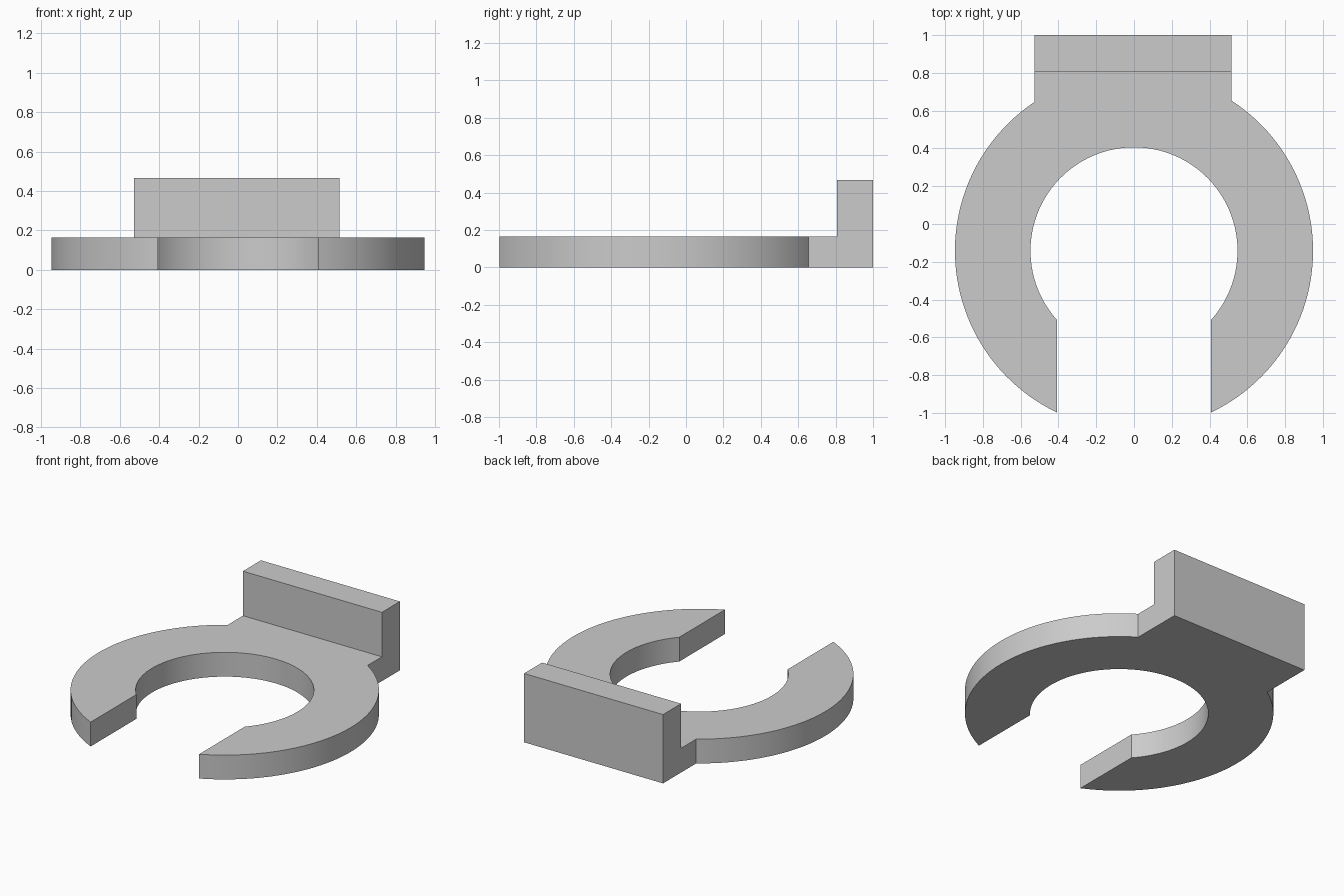
import bpy
import bmesh
from math import asin, acos, cos, sin, pi, radians

cube = bpy.data.objects.get("Cube")
if cube:
    bpy.data.objects.remove(cube, do_unlink=True)

# Main dimensions
CENTRE_Y = -0.142
OUTER, INNER = 0.948, 0.548
MOUTH = 0.407                     # half width of the open mouth
TAB_LEFT, TAB_RIGHT = 0.515, -0.528
BACK, LIP_FRONT = 1.0, 0.807
THICK, LIP_TOP = 0.165, 0.467

grey = bpy.data.materials.new("plain grey")
grey.use_nodes = True
colour = (0.6, 0.6, 0.6, 1)
grey.diffuse_color = colour
grey.node_tree.nodes["Principled BSDF"].inputs["Base Color"].default_value = colour


def arc(radius, start, end, steps):
    angles = [start + (end - start) * i / steps for i in range(steps + 1)]
    return [(radius * cos(a), CENTRE_Y + radius * sin(a)) for a in angles]


# Outline: left arm, square tab, right arm, then back round the bore
outer_tip = -acos(MOUTH / OUTER)
inner_tip = -acos(MOUTH / INNER)
outline = arc(OUTER, outer_tip, acos(TAB_LEFT / OUTER), 48)
outline += [(TAB_LEFT, BACK), (TAB_RIGHT, BACK)]
outline += arc(OUTER, acos(TAB_RIGHT / OUTER), pi - outer_tip, 48)
outline += arc(INNER, pi - inner_tip, inner_tip, 80)

# Extrude the plate
bm = bmesh.new()
base = bm.faces.new([bm.verts.new((x, y, 0)) for x, y in outline])
plate = bmesh.ops.extrude_face_region(bm, geom=[base], use_keep_orig=True)
top_verts = [v for v in plate["geom"] if isinstance(v, bmesh.types.BMVert)]
bmesh.ops.translate(bm, vec=(0, 0, THICK), verts=top_verts)

# Split off the rear strip and raise it into the upright lip
bmesh.ops.bisect_plane(bm, geom=bm.verts[:] + bm.edges[:] + bm.faces[:],
                       plane_co=(0, LIP_FRONT, 0), plane_no=(0, 1, 0))
strip = [f for f in bm.faces
         if all(v.co.z > THICK - 0.001 and v.co.y > LIP_FRONT - 0.001 for v in f.verts)]
lip = bmesh.ops.extrude_face_region(bm, geom=strip)
lip_verts = [v for v in lip["geom"] if isinstance(v, bmesh.types.BMVert)]
bmesh.ops.translate(bm, vec=(0, 0, LIP_TOP - THICK), verts=lip_verts)
bmesh.ops.recalc_face_normals(bm, faces=bm.faces[:])

mesh = bpy.data.meshes.new("open_ring_bracket")
bm.to_mesh(mesh)
bm.free()
mesh.materials.append(grey)
bracket = bpy.data.objects.new("open_ring_bracket", mesh)
bpy.context.collection.objects.link(bracket)

# Smooth the curved walls, keep the corners sharp
bpy.ops.object.select_all(action='DESELECT')
bracket.select_set(True)
bpy.context.view_layer.objects.active = bracket
bpy.ops.object.shade_smooth_by_angle(angle=radians(30))
